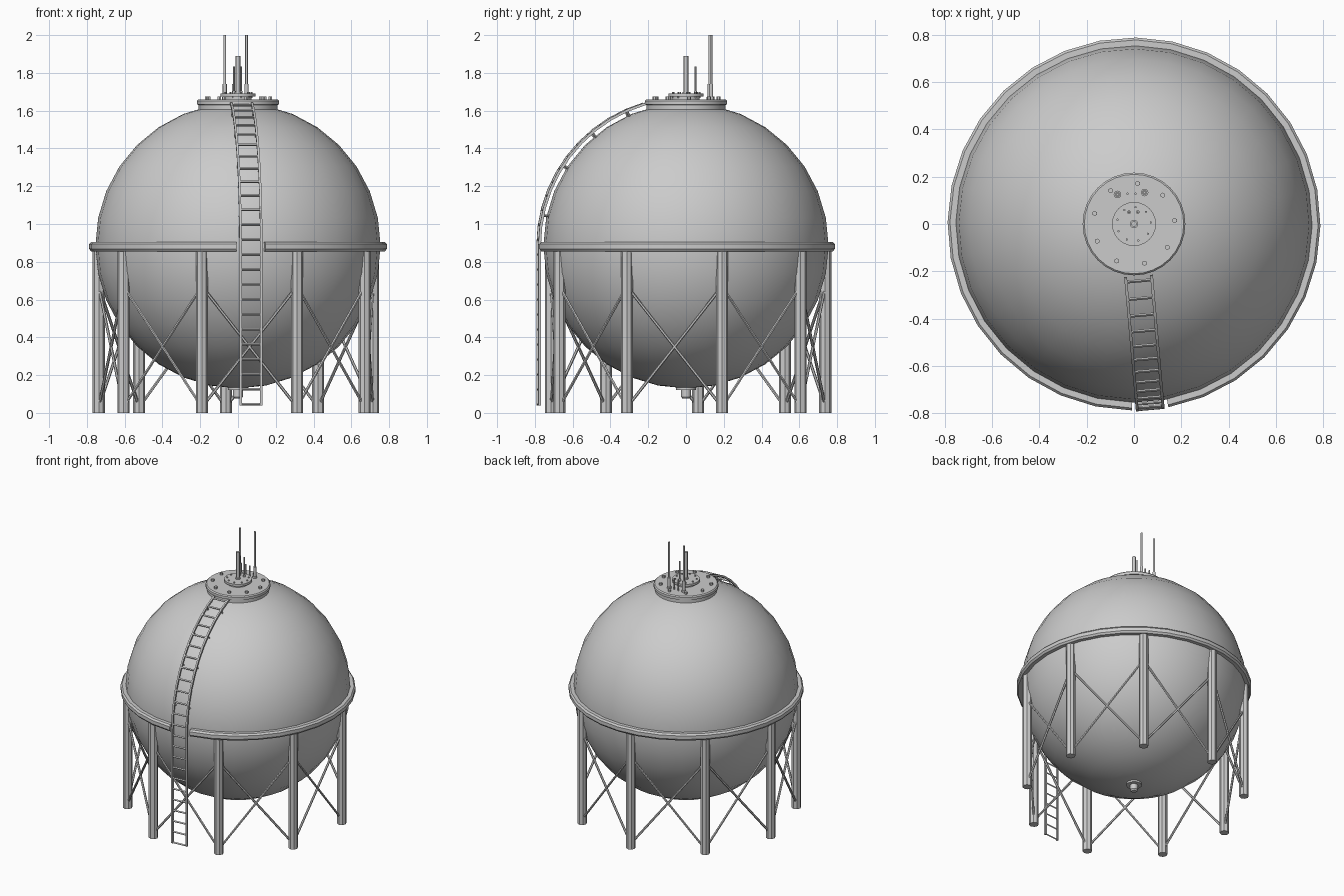
import bpy, bmesh, math
from mathutils import Vector, Matrix

if "Cube" in bpy.data.objects:
    bpy.data.objects.remove(bpy.data.objects["Cube"])

CZ, R = 0.885, 0.755          # tank centre height and radius
LADDER = math.radians(275)    # ladder direction seen from above
STEP = math.radians(11.25)


def finish(bm, name, smooth=None):
    bmesh.ops.recalc_face_normals(bm, faces=bm.faces)
    me = bpy.data.meshes.new(name)
    bm.to_mesh(me)
    bm.free()
    ob = bpy.data.objects.new(name, me)
    bpy.context.collection.objects.link(ob)
    if smooth:
        bpy.ops.object.select_all(action='DESELECT')
        ob.select_set(True)
        bpy.context.view_layer.objects.active = ob
        bpy.ops.object.shade_smooth_by_angle(angle=math.radians(smooth))
    return ob


def rod(bm, a, b, r, n=8):
    a, b = Vector(a), Vector(b)
    d = b - a
    m = Matrix.Translation((a + b) / 2) @ d.to_track_quat('Z', 'Y').to_matrix().to_4x4()
    bmesh.ops.create_cone(bm, cap_ends=True, segments=n, radius1=r, radius2=r,
                          depth=d.length, matrix=m)


def post(bm, x, y, z0, z1, r, n=8):
    rod(bm, (x, y, z0), (x, y, z1), r, n)


def polar(r, deg):
    a = math.radians(deg)
    return r * math.cos(a), r * math.sin(a)


def lathe(bm, profile, n):
    # profile runs from axis to axis
    vs = [bm.verts.new((r, 0, z)) for r, z in profile]
    es = [bm.edges.new(p) for p in zip(vs, vs[1:])]
    bmesh.ops.spin(bm, geom=vs + es, cent=(0, 0, 0), axis=(0, 0, 1),
                   angle=2 * math.pi, steps=n, use_merge=True)
    bmesh.ops.remove_doubles(bm, verts=bm.verts, dist=1e-5)


# Spherical tank
bm = bmesh.new()
bmesh.ops.create_uvsphere(bm, u_segments=32, v_segments=16, radius=R,
                          matrix=Matrix.Translation((0, 0, CZ)) @ Matrix.Rotation(LADDER + STEP / 2, 4, 'Z'))
finish(bm, "tank_sphere", 40)

# Girder ring, one segment left open for the ladder
bm = bmesh.new()
section = [(0.735, 0.855), (0.778, 0.855), (0.788, 0.868), (0.788, 0.893), (0.778, 0.905), (0.735, 0.905)]
rings = []
for i in range(32):
    a = LADDER + STEP / 2 + i * STEP
    rings.append([bm.verts.new((r * math.cos(a), r * math.sin(a), z)) for r, z in section])
for p, q in zip(rings, rings[1:]):
    for k in range(6):
        j = (k + 1) % 6
        bm.faces.new((p[k], p[j], q[j], q[k]))
bm.faces.new(rings[0])
bm.faces.new(rings[-1])
finish(bm, "girder_ring", 30)

# Nine legs and the crossed braces between them
legs, braces = bmesh.new(), bmesh.new()
for i in range(9):
    x, y = polar(0.74, 15 + 40 * i)
    u, v = polar(0.74, 55 + 40 * i)
    post(legs, x, y, 0, 0.862, 0.032, 8)
    rod(braces, (x, y, 0.03), (u, v, 0.67), 0.008, 6)
    rod(braces, (x, y, 0.67), (u, v, 0.03), 0.008, 6)
finish(legs, "support_legs")
finish(braces, "cross_braces")

# Ladder: straight up to the girder, then an arc over the tank
LR = 0.783
radial = Vector((math.cos(LADDER), math.sin(LADDER), 0))
side = Vector((-radial.y, radial.x, 0))
END = math.radians(73.5)


def ladder_point(s):
    """Point and outward normal at length s along the ladder."""
    straight = CZ - 0.04
    if s < straight:
        return radial * LR + Vector((0, 0, 0.04 + s)), radial
    t = (s - straight) / LR
    n = radial * math.cos(t) + Vector((0, 0, math.sin(t)))
    return n * LR + Vector((0, 0, CZ)), n


total = CZ - 0.04 + LR * END
stops = [0] + [CZ - 0.04 + LR * END * k / 10 for k in range(11)]
bm = bmesh.new()
for off in (-0.055, 0.055):
    loops = []
    for s in stops:
        p, n = ladder_point(s)
        p = p + side * off
        loops.append([bm.verts.new(p + side * (a * 0.006) + n * (b * 0.007))
                      for a, b in ((-1, -1), (1, -1), (1, 1), (-1, 1))])
    for p, q in zip(loops, loops[1:]):
        for k in range(4):
            j = (k + 1) % 4
            bm.faces.new((p[k], p[j], q[j], q[k]))
    bm.faces.new(loops[0])
    bm.faces.new(loops[-1])
finish(bm, "ladder_rails")

bm = bmesh.new()
count = 24
for i in range(count):
    p, n = ladder_point(0.005 + (total - 0.025) * i / (count - 1))
    rod(bm, p - side * 0.055, p + side * 0.055, 0.0065, 4)
finish(bm, "ladder_rungs")

# Short stand-offs holding the ladder to the tank
bm = bmesh.new()
for deg in (12, 33, 50, 66):
    p, n = ladder_point(CZ - 0.04 + LR * math.radians(deg))
    for off in (-0.055, 0.055):
        rod(bm, p + side * off, p + side * off - n * 0.045, 0.006, 4)
finish(bm, "ladder_brackets")

# Top cover plate and raised hatch
bm = bmesh.new()
lathe(bm, [(0, 1.60), (0.208, 1.60), (0.208, 1.63), (0.217, 1.633), (0.217, 1.652), (0.21, 1.659), (0, 1.659)], 32)
finish(bm, "top_plate", 30)
bm = bmesh.new()
lathe(bm, [(0, 1.65), (0.072, 1.65), (0.072, 1.675), (0.093, 1.675), (0.093, 1.691), (0, 1.691)], 24)
finish(bm, "hatch_cover", 30)

# Bolts on the plate and the hatch
bm = bmesh.new()
for i in range(9):
    x, y = polar(0.172, 5 + 40 * i)
    post(bm, x, y, 1.655, 1.674, 0.011, 6)
    x, y = polar(0.072, 5 + 40 * i)
    post(bm, x, y, 1.668, 1.699, 0.005, 6)
finish(bm, "bolts")

# Vent pipes
bm = bmesh.new()
post(bm, 0, 0, 1.68, 1.89, 0.012, 12)
post(bm, 0, 0, 1.68, 1.70, 0.018, 12)
for x in (-0.021, 0.016):
    post(bm, x, 0.05, 1.68, 1.835, 0.0045)
    post(bm, x, 0.05, 1.68, 1.705, 0.008)
for x in (-0.07, 0.045):
    post(bm, x, 0.125 + (x > 0) * 0.008, 1.65, 2.0, 0.007, 8)
    post(bm, x, 0.125 + (x > 0) * 0.008, 1.65, 1.74, 0.011, 8)
    post(bm, x, 0.125 + (x > 0) * 0.008, 1.65, 1.672, 0.016, 8)
for x in (-0.028, 0.007):
    post(bm, x, 0.128, 1.65, 1.74, 0.005)
finish(bm, "vent_pipes", 46)

# Drain nozzle underneath
bm = bmesh.new()
lathe(bm, [(0, 0.16), (0.035, 0.16), (0.035, 0.137), (0.052, 0.137), (0.052, 0.122), (0.026, 0.122),
           (0.026, 0.085), (0.018, 0.075), (0, 0.075)], 16)
finish(bm, "drain_nozzle", 30)
